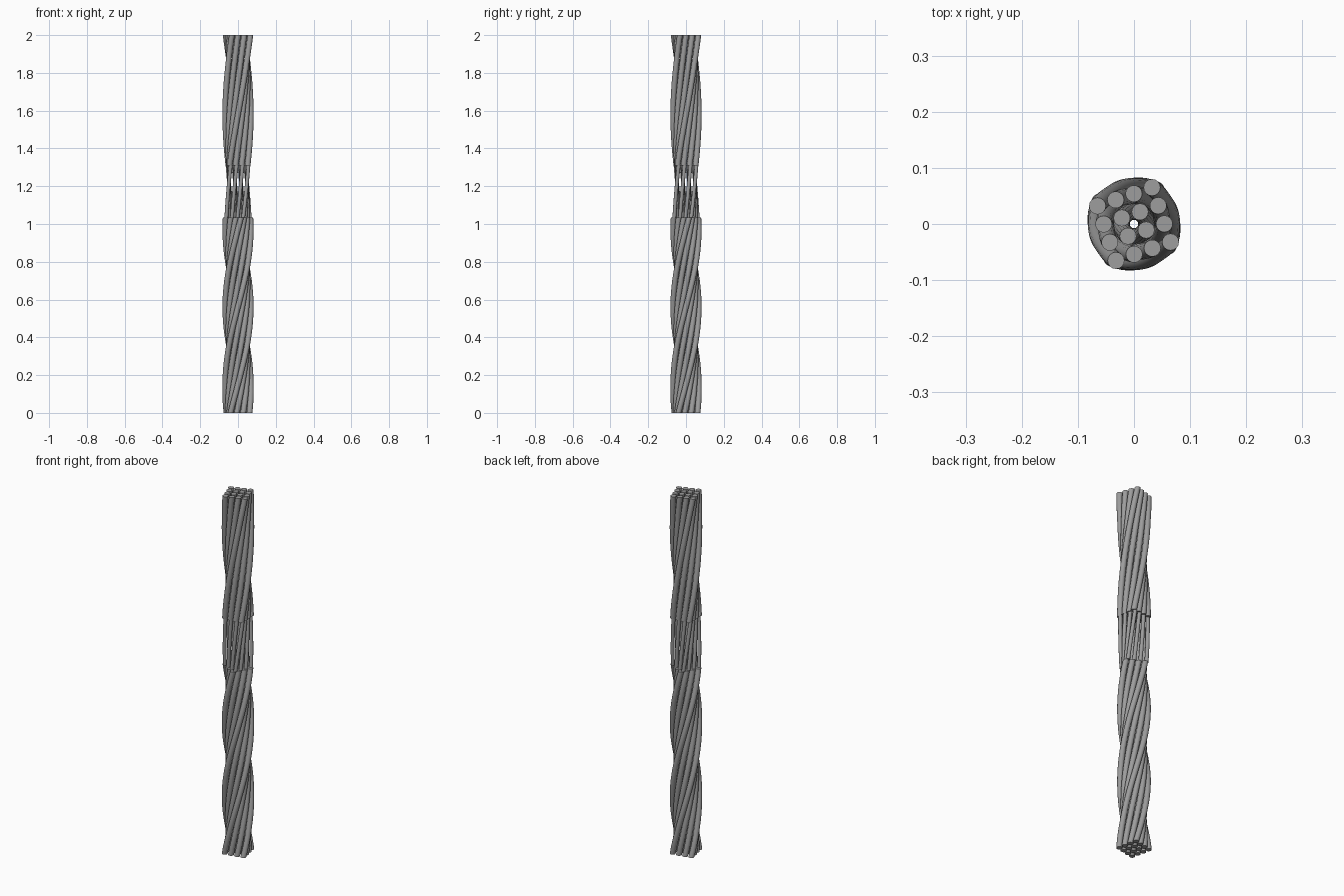
import bpy, bmesh
from math import sin, cos, pi, radians

cube = bpy.data.objects.get("Cube")
if cube:
    bpy.data.objects.remove(cube, do_unlink=True)

steel = bpy.data.materials.new("steel_grey")
steel.use_nodes = True
grey = (0.34, 0.34, 0.34, 1)
steel.diffuse_color = grey
steel.node_tree.nodes["Principled BSDF"].inputs["Base Color"].default_value = grey

SIDES, RINGS, GRID = 16, 28, 4


def spacing(z):
    """Gap between strand centres, flaring slightly at the two free ends."""
    end = max(0, 1 - min(z, 2 - z) / 0.15)
    return 0.0318 + 0.0024 * end


def strand(bm, col, row, z0, z1, a0, a1, radius):
    """One round strand that winds about the z axis, with flat level ends."""
    loops = []
    for i in range(RINGS + 1):
        t = i / RINGS
        z = z0 + (z1 - z0) * t
        a = radians(a0 + (a1 - a0) * t)
        x, y = col * spacing(z), row * spacing(z)
        cx, cy = x * cos(a) - y * sin(a), x * sin(a) + y * cos(a)
        loops.append([bm.verts.new((cx + radius * cos(2 * pi * k / SIDES),
                                    cy + radius * sin(2 * pi * k / SIDES), z))
                      for k in range(SIDES)])
    for low, high in zip(loops, loops[1:]):
        for k in range(SIDES):
            n = (k + 1) % SIDES
            bm.faces.new((low[k], low[n], high[n], high[k]))
    bm.faces.new(loops[0][::-1])
    bm.faces.new(loops[-1])


def bundle(name, z0, z1, a0, a1, radius):
    """A square grid of strands twisted together."""
    bm = bmesh.new()
    half = (GRID - 1) / 2
    for i in range(GRID):
        for j in range(GRID):
            strand(bm, i - half, j - half, z0, z1, a0, a1, radius)
    mesh = bpy.data.meshes.new(name)
    bm.to_mesh(mesh)
    bm.free()
    mesh.materials.append(steel)
    obj = bpy.data.objects.new(name, mesh)
    bpy.context.collection.objects.link(obj)
    bpy.ops.object.select_all(action="DESELECT")
    obj.select_set(True)
    bpy.context.view_layer.objects.active = obj
    bpy.ops.object.shade_smooth_by_angle(angle=radians(40))


# Thick sheathed strands below and above, thin bare strands between
bundle("lower_strands", 0, 1.035, 12, 239, 0.015)
bundle("bare_core_strands", 1.035, 1.31, 249, 280, 0.01)
bundle("upper_strands", 1.31, 2, 4, 108.8, 0.015)
